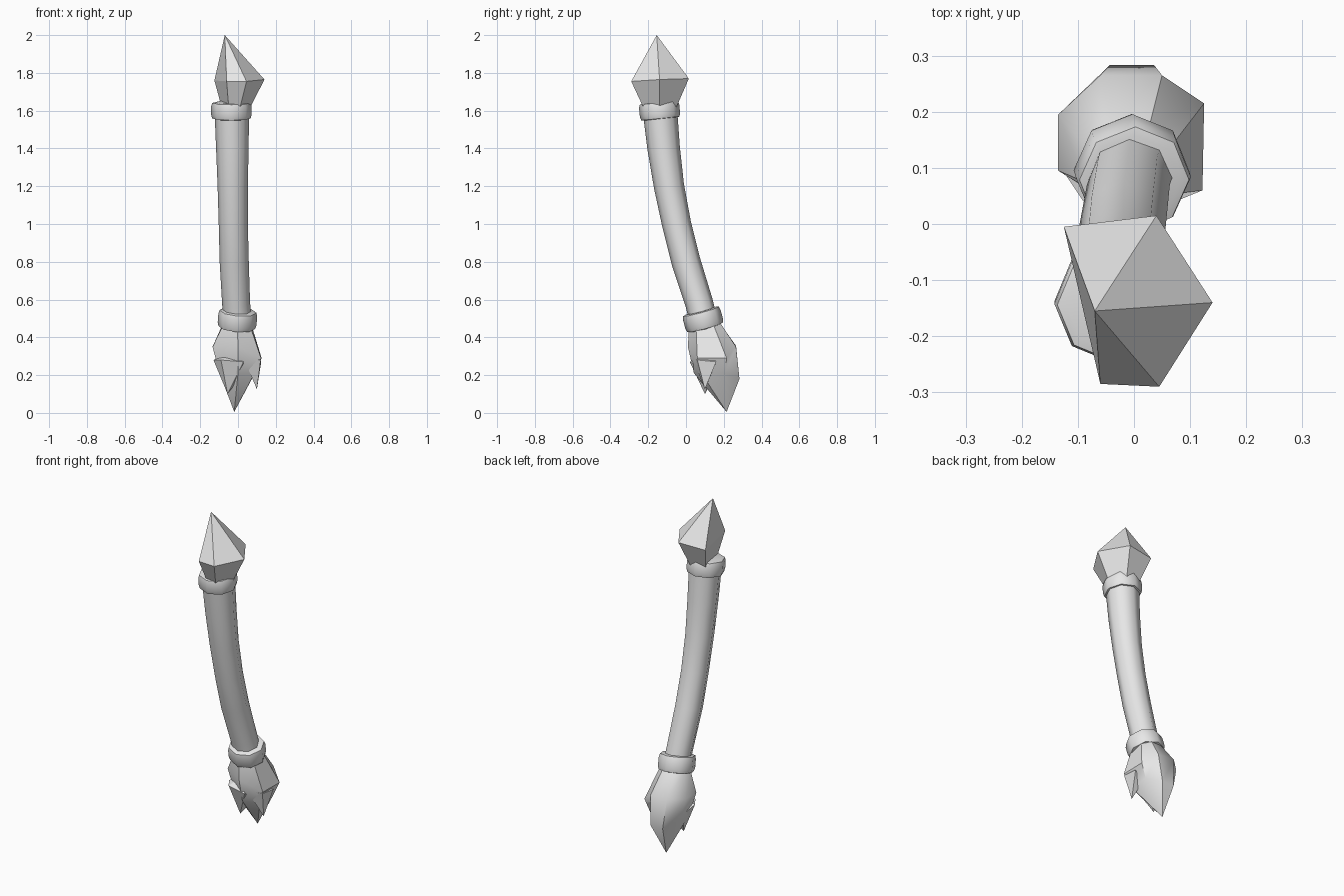
import bpy
import bmesh
import math
from mathutils import Vector

cube = bpy.data.objects.get("Cube")
if cube:
    bpy.data.objects.remove(cube, do_unlink=True)

grey = bpy.data.materials.new("plain grey")
grey.use_nodes = True
grey.diffuse_color = (0.8, 0.8, 0.8, 1)
grey.node_tree.nodes["Principled BSDF"].inputs["Base Color"].default_value = (0.8, 0.8, 0.8, 1)


def loft(name, rings, tip_start=None, tip_end=None, closed=False, smooth=None):
    """Skin a row of point loops, closing each end with a tip or a flat cap."""
    bm = bmesh.new()
    loops = [[bm.verts.new(p) for p in ring] for ring in rings]
    pairs = list(zip(loops, loops[1:]))
    if closed:
        pairs.append((loops[-1], loops[0]))
    for lower, upper in pairs:
        for i in range(len(lower)):
            j = (i + 1) % len(lower)
            bm.faces.new((lower[i], lower[j], upper[j], upper[i]))
    if not closed:
        for loop, tip in ((loops[0], tip_start), (loops[-1], tip_end)):
            if tip is None:
                bm.faces.new(loop)
            else:
                point = bm.verts.new(tip)
                for i in range(len(loop)):
                    bm.faces.new((loop[i - 1], loop[i], point))
    bmesh.ops.recalc_face_normals(bm, faces=bm.faces)
    mesh = bpy.data.meshes.new(name)
    bm.to_mesh(mesh)
    bm.free()
    mesh.materials.append(grey)
    obj = bpy.data.objects.new(name, mesh)
    bpy.context.collection.objects.link(obj)
    if smooth:
        bpy.ops.object.select_all(action='DESELECT')
        obj.select_set(True)
        bpy.context.view_layer.objects.active = obj
        bpy.ops.object.shade_smooth_by_angle(angle=math.radians(smooth))
    return obj


def circle(centre, axis, radius, sides=8):
    """Loop of points around an axis that stays close to vertical."""
    axis = Vector(axis).normalized()
    back = (Vector((0, 1, 0)) - axis * axis.y).normalized()
    side = back.cross(axis)
    turns = [math.tau * i / sides for i in range(sides)]
    return [Vector(centre) + radius * (back * math.cos(a) + side * math.sin(a)) for a in turns]


# Curved shaft
path = [Vector(p) for p in ((0, 0.1, 0.46), (-0.01, 0.07, 0.58), (-0.02, 0, 0.8),
                            (-0.025, -0.05, 1), (-0.028, -0.09, 1.2),
                            (-0.03, -0.118, 1.4), (-0.033, -0.14, 1.62))]
radii = (0.074, 0.074, 0.077, 0.077, 0.08, 0.086, 0.092)
sections = []
for i, (point, radius) in enumerate(zip(path, radii)):
    direction = path[min(i + 1, len(path) - 1)] - path[max(i - 1, 0)]
    sections.append(circle(point, direction, radius))
loft("shaft", sections, smooth=60)


# Rounded bands at both ends of the shaft
def band(name, centre, axis, radius, height):
    axis = Vector(axis).normalized()
    profile = ((-0.5, 0.8), (-0.46, 0.95), (-0.25, 1), (0.25, 1), (0.46, 0.95), (0.5, 0.8))
    rings = [circle(Vector(centre) + axis * height * h, axis, radius * r) for h, r in profile]
    loft(name, rings, smooth=60)


band("upper_band", (-0.035, -0.14, 1.6), (0, -0.1, 1), 0.107, 0.09)
band("lower_band", (-0.003, 0.09, 0.495), (0.08, -0.27, 1), 0.103, 0.095)

# Faceted crystal point
girdle = [Vector(p) for p in ((-0.125, -0.005, 1.76), (0.04, 0.015, 1.77), (0.14, -0.14, 1.765),
                              (0.045, -0.29, 1.755), (-0.06, -0.285, 1.755))]
foot = []
for p in girdle:
    q = Vector((-0.035, -0.14, 1.62)).lerp(p, 0.58)
    foot.append((q.x, q.y, 1.62))
loft("crystal", [foot, girdle], tip_end=(-0.07, -0.155, 2))

# Tuft body: neck, widest loop and tapering lower loop
shoulder = [Vector(p) for p in ((-0.135, 0.095, 0.35), (-0.135, 0.195, 0.35), (-0.06, 0.265, 0.355),
                                (0.05, 0.265, 0.35), (0.125, 0.215, 0.29),
                                (0.122, 0.06, 0.29), (0, 0.01, 0.35))]
axis_mid = Vector((-0.003, 0.1, 0.46))
neck = []
for p in shoulder:
    out = Vector((p.x, p.y - 0.14, 0)).normalized() * 0.085
    neck.append(axis_mid + out + Vector((0, 0, out.y * 0.25)))
lower = []
for p in shoulder:
    back = p.y > 0.25
    lower.append((p.x * 0.72, p.y + 0.018 if back else 0.17 + (p.y - 0.17) * 0.8,
                  0.18 if back else 0.21))
loft("tuft_body", [neck, shoulder, lower], tip_end=(-0.02, 0.215, 0.005), smooth=40)


# Pointed locks hanging from the tuft
def lock(name, corners, tip):
    centre = sum((Vector(c) for c in corners), Vector()) / len(corners)
    loft(name, [corners], tip_start=centre + Vector((0, 0.02, 0.06)), tip_end=tip)


lock("front_left_lock", [(0.03, 0.035, 0.29), (0.12, 0.06, 0.28), (0.123, 0.16, 0.27),
                         (0.06, 0.14, 0.22)], (0.1, 0.1, 0.125))
lock("front_right_lock", [(-0.13, 0.1, 0.28), (-0.09, 0.04, 0.28), (0.03, 0.02, 0.27),
                          (0.02, 0.14, 0.2), (-0.1, 0.17, 0.24)], (-0.055, 0.1, 0.1))
